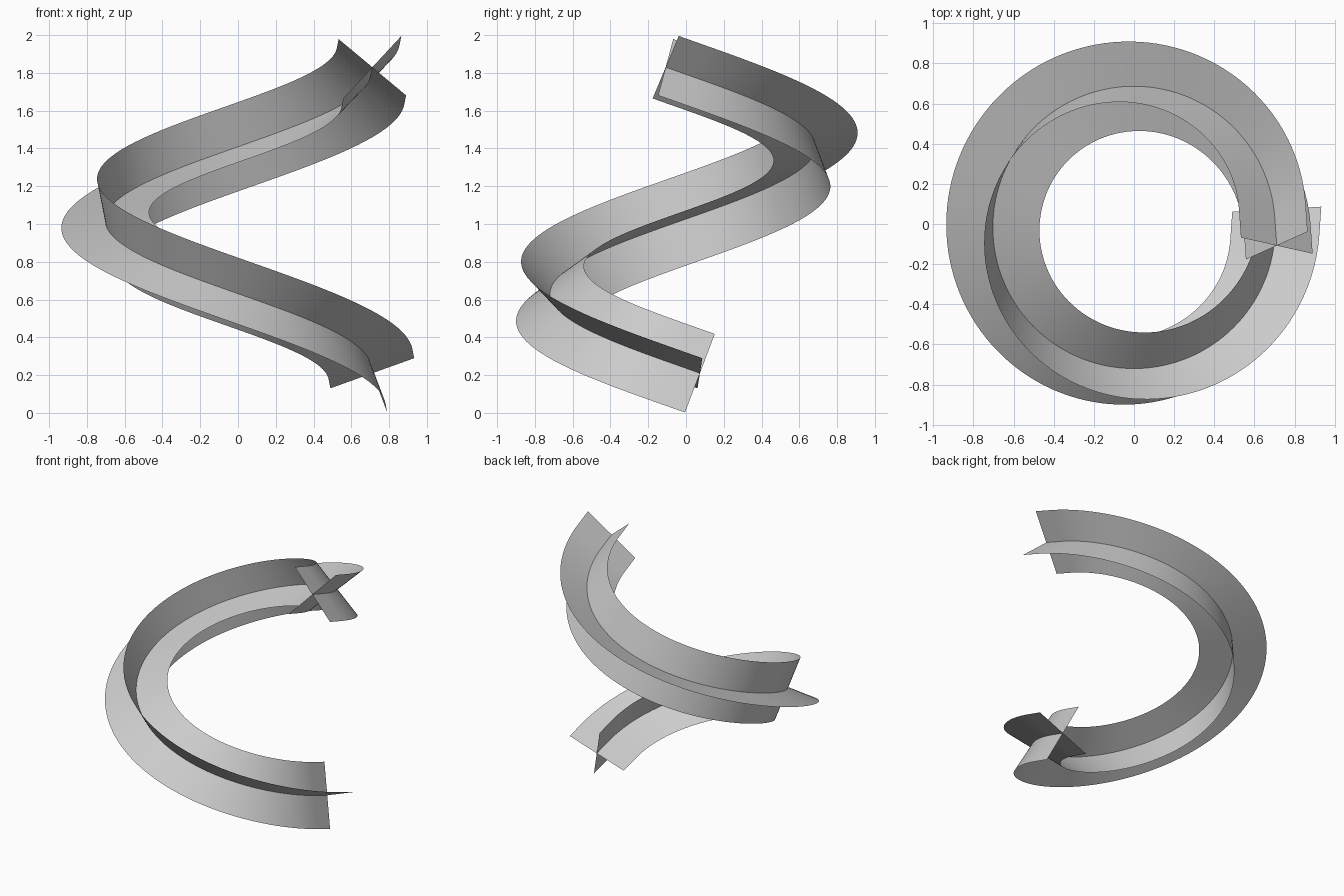
import bpy, bmesh, math
from mathutils import Vector

if "Cube" in bpy.data.objects:
    bpy.data.objects.remove(bpy.data.objects["Cube"])

R, CY = 0.703, -0.017            # helix radius and axis offset
HALF = 0.236                     # half width of each blade
A0, A1 = math.radians(4), math.radians(356)
TAIL = 0.14                      # straight run at both ends
Z0, Z1 = 0.21, 1.83
STEPS = 128

flat_len = R * (A1 - A0) + 2 * TAIL
slope = (Z1 - Z0) / flat_len
pitch = math.atan(slope)
sp, cp = math.sin(pitch), math.cos(pitch)


def station(dist):
    """Centre, radial and binormal vectors at a plan-view distance along the path."""
    phi = A0 + min(max(dist - TAIL, 0), R * (A1 - A0)) / R
    over = min(dist - TAIL, 0) + max(dist - TAIL - R * (A1 - A0), 0)
    sn, cs = math.sin(phi), math.cos(phi)
    centre = Vector((R * cs - over * sn, CY - R * sn - over * cs, Z0 + slope * dist))
    radial = Vector((cs, -sn, 0))
    binormal = Vector((sn * sp, cs * sp, cp))
    # untwisted sweep: the section turns against the helix torsion
    turn = math.radians(-69) + (phi - A0) * sp
    return centre, radial, binormal, turn


def blade(name, offset):
    """Thin ribbon swept along the helix at a given roll angle."""
    bm = bmesh.new()
    arc = R * (A1 - A0)
    dists = [0] + [TAIL + arc * i / STEPS for i in range(STEPS + 1)] + [flat_len]
    prev = None
    for d in dists:
        c, n, b, a = station(d)
        w = (n * math.cos(a + offset) + b * math.sin(a + offset)) * HALF
        row = [bm.verts.new(c + w * k) for k in (-1, 0, 1)]
        if prev:
            for i in range(2):
                bm.faces.new((prev[i], prev[i + 1], row[i + 1], row[i])).smooth = True
        prev = row
    mesh = bpy.data.meshes.new(name)
    bm.to_mesh(mesh)
    bm.free()
    bpy.context.collection.objects.link(bpy.data.objects.new(name, mesh))


# Two crossing ribbons make the X-shaped section
blade("first_ribbon", 0)
blade("second_ribbon", math.pi / 2)
